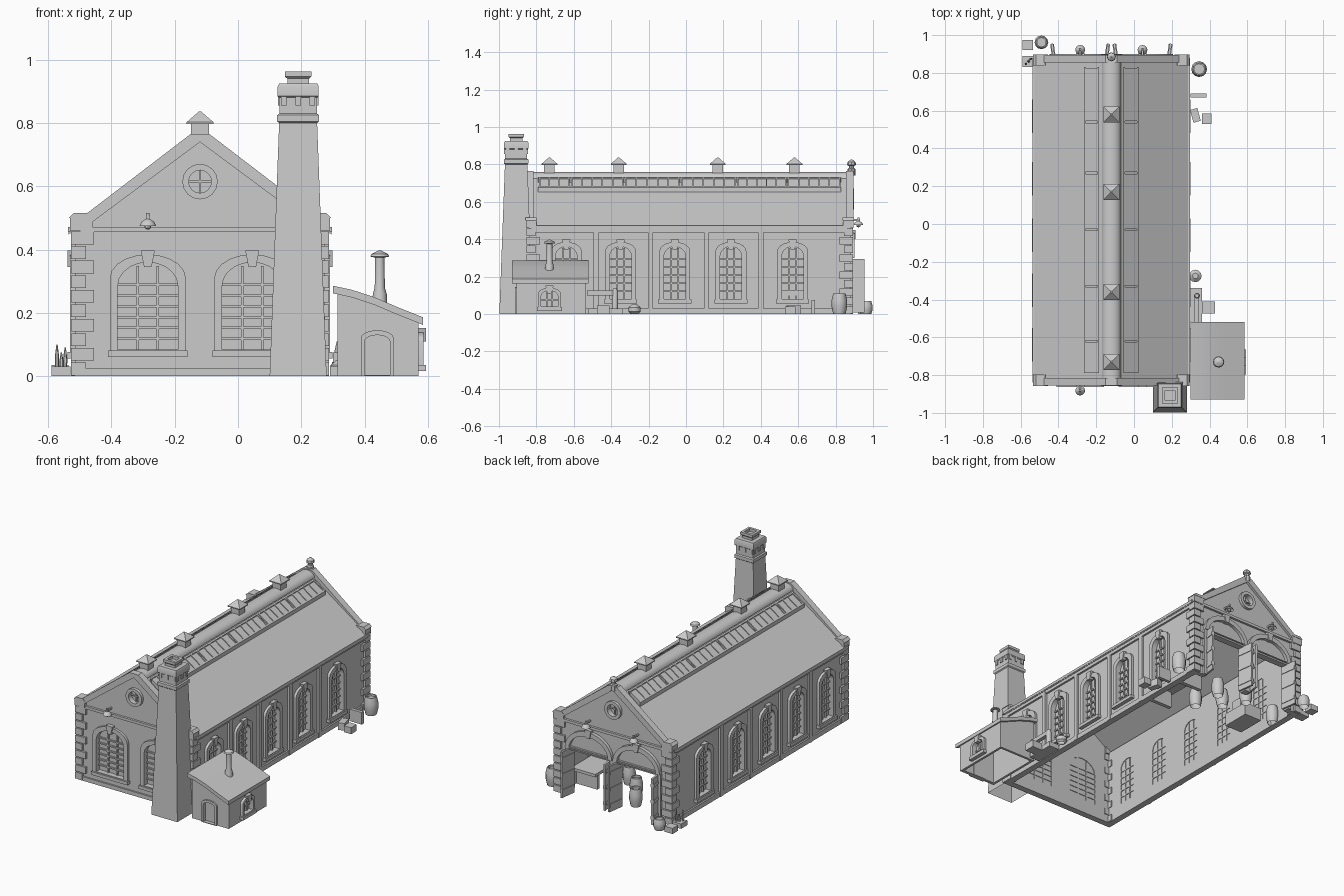
import bpy, bmesh, math
from mathutils import Matrix, Vector

if "Cube" in bpy.data.objects:
    bpy.data.objects.remove(bpy.data.objects["Cube"])

stone = bpy.data.materials.new("pale_grey")
stone.diffuse_color = (0.6, 0.6, 0.6, 1)
stone.use_nodes = True
stone.node_tree.nodes["Principled BSDF"].inputs["Base Color"].default_value = stone.diffuse_color
CX, LEFT, RIGHT, FRONT, BACK = -0.12, -0.515, 0.275, -0.84, 0.88


def basis(u, w, origin):
    m = Matrix((u, (0, 0, 1), w)).transposed().to_4x4()
    m.translation = origin
    return m


# Drawing planes: u along the face, v up, w outward
FACE = {
    "front": basis((1, 0, 0), (0, -1, 0), (0, FRONT, 0)),
    "back": basis((-1, 0, 0), (0, 1, 0), (0, BACK, 0)),
    "right": basis((0, 1, 0), (1, 0, 0), (RIGHT, 0, 0)),
    "left": basis((0, -1, 0), (-1, 0, 0), (LEFT, 0, 0)),
    "section": basis((1, 0, 0), (0, -1, 0), (0, 0, 0)),
    "lengthwise": basis((0, 1, 0), (1, 0, 0), (0, 0, 0)),
}


def add(name, bm, matrix=Matrix()):
    bmesh.ops.remove_doubles(bm, verts=bm.verts, dist=1e-5)
    bmesh.ops.recalc_face_normals(bm, faces=bm.faces)
    me = bpy.data.meshes.new(name)
    bm.to_mesh(me)
    bm.free()
    me.materials.append(stone)
    ob = bpy.data.objects.new(name, me)
    ob.matrix_world = matrix
    bpy.context.collection.objects.link(ob)
    return ob


def panel(name, face, loops, w0, w1):
    """Flat outline with holes, extruded from depth w0 to w1 on a face."""
    cu = bpy.data.curves.new(name, "CURVE")
    cu.dimensions, cu.fill_mode, cu.extrude = "2D", "BOTH", (w1 - w0) / 2
    for pts in loops:
        sp = cu.splines.new("POLY")
        sp.points.add(len(pts) - 1)
        for p, (u, v) in zip(sp.points, pts):
            p.co = (u, v, 0, 1)
        sp.use_cyclic_u = True
    tmp = bpy.data.objects.new("outline", cu)
    bpy.context.collection.objects.link(tmp)
    me = bpy.data.meshes.new_from_object(tmp.evaluated_get(bpy.context.evaluated_depsgraph_get()))
    bm = bmesh.new()
    bm.from_mesh(me)
    bpy.data.objects.remove(tmp)
    bpy.data.curves.remove(cu)
    bpy.data.meshes.remove(me)
    return add(name, bm, FACE[face] @ Matrix.Translation((0, 0, (w0 + w1) / 2)))


def box(name, x0, x1, y0, y1, z0, z1, turn=0):
    bm = bmesh.new()
    bmesh.ops.create_cube(bm, size=1)
    bmesh.ops.scale(bm, vec=(x1 - x0, y1 - y0, z1 - z0), verts=bm.verts)
    return add(name, bm, Matrix.Translation(((x0 + x1) / 2, (y0 + y1) / 2, (z0 + z1) / 2))
               @ Matrix.Rotation(math.radians(turn), 4, "Z"))


def turned(name, profile, x, y, z=0, n=12, matrix=Matrix()):
    """Revolved (radius, height) profile; n=4 gives a square with half-width radius."""
    bm = bmesh.new()
    k, off = (math.sqrt(2), math.pi / 4) if n == 4 else (1, 0)
    rings = [[bm.verts.new((r * k * math.cos(off + math.tau * i / n),
                            r * k * math.sin(off + math.tau * i / n), h)) for i in range(n)]
             for r, h in profile]
    for a, b in zip(rings, rings[1:]):
        for i in range(n):
            bm.faces.new((a[i], a[(i + 1) % n], b[(i + 1) % n], b[i]))
    bm.faces.new(rings[-1])
    return add(name, bm, Matrix.Translation((x, y, z)) @ matrix)


def rect(u0, u1, v0, v1):
    return [(u0, v0), (u1, v0), (u1, v1), (u0, v1)]


def arch(c, w, v0, v1, rise, n=10):
    return [(c - w / 2, v0), (c + w / 2, v0)] + [
        (c + w / 2 * math.cos(math.pi * i / n), v1 - rise + rise * math.sin(math.pi * i / n))
        for i in range(n + 1)]


def ring(c, v, r, n=16):
    return [(c + r * math.cos(math.tau * i / n), v + r * math.sin(math.tau * i / n)) for i in range(n)]


def window(name, face, c, w, v0, v1, rise, f, bars, w0=0.0):
    panel(name + "_frame", face, [arch(c, w + 2 * f, v0 - .01, v1 + f, rise), arch(c, w, v0, v1, rise)], w0 - .01, w0 + .016)
    panel(name + "_glass", face, [arch(c, w + .01, v0 - .005, v1 + .005, rise)], w0 - .026, w0 - .018)
    for i in range(1, bars + 1):
        v = v0 + (v1 - rise * .5 - v0) * i / (bars + 1)
        panel(name + "_bar", face, [rect(c - w / 2, c + w / 2, v - .004, v + .004)], w0 - .03, w0 - .008)
    for s in (-1, 1):
        u = c + s * w / 6
        panel(name + "_mullion", face, [rect(u - .004, u + .004, v0, v1 - rise * .15)], w0 - .03, w0 - .008)
    panel(name + "_sill", face, [rect(c - w / 2 - f - .006, c + w / 2 + f + .006, v0 - .024, v0 - .004)], w0 - .005, w0 + .024)
    panel(name + "_keystone", face, [[(c - .012, v1 - .015), (c + .012, v1 - .015), (c + .022, v1 + f + .012), (c - .022, v1 + f + .012)]], w0, w0 + .024)


# Side walls with five arched windows and pilasters
bays, piers = (-.64, -.35, -.06, .24, .57), (-.48, -.19, .11, .40)
for face, s in (("right", 1), ("left", -1)):
    span = sorted((s * FRONT, s * BACK))
    holes = [arch(s * y, .115, .08, .36, .05) for y in bays]
    panel("side_wall", face, [rect(*span, 0, .47)] + holes, -.03, 0)
    for y in bays:
        window("side_window", face, s * y, .115, .08, .36, .05, .025, 5)
    for y in piers:
        panel("pilaster", face, [rect(s * y - .014, s * y + .014, 0, .45)], -.005, .013)
    panel("side_cornice", face, [rect(*span, .435, .455)], -.005, .012)
    panel("gutter", face, [rect(*span, .455, .472)], -.005, .022)
    panel("side_plinth", face, [rect(*span, 0, .03)], -.005, .01)

# Gable walls, copings, round windows and shoulder blocks
fw, doors = (-.285, .045), (-.285, .045)
for face, s in (("front", 1), ("back", -1)):
    c = s * CX
    gable = [(c - .395, 0), (c + .395, 0), (c + .395, .47), (c, .755), (c - .395, .47)]
    if face == "front":
        holes = [arch(x, .19, .085, .36, .075) for x in fw]
    else:
        gable = [(c - .395, 0)] + [p for x in sorted(-d for d in doors) for p in
                 ((x - .145, 0), (x - .145, .3), (x + .145, .3), (x + .145, 0))] + gable[1:]
        holes = []
    panel(face + "_wall", face, [gable] + holes + [ring(c, .615, .036)], -.03, 0)
    panel("round_window_frame", face, [ring(c, .615, .056), ring(c, .615, .036)], -.01, .018)
    panel("round_window_glass", face, [ring(c, .615, .04)], -.025, -.015)
    for q in (rect(c - .036, c + .036, .612, .618), rect(c - .003, c + .003, .58, .65)):
        panel("round_window_bar", face, [q], -.02, -.005)
    panel(face + "_coping", face, [[(c - .37, .465), (c, .74), (c + .37, .465), (c + .37, .505), (c + .03, .765),
                                    (c - .03, .765), (c - .37, .505)]], -.025, .016)
    panel(face + "_cornice", face, [rect(c - .38, c + .38, .455, .472)], -.005, .014)
    for t in (-1, 1):
        u = c + t * .375
        panel("shoulder_block", face, [rect(u - .036, u + .036, .46, .5)], -.04, .016)
        panel("shoulder_cap", face, [[(u - .04, .5), (u + .04, .5), (u + .025, .515), (u - .025, .515)]], -.042, .018)

for x in fw:
    window("front_window", "front", x, .19, .085, .36, .075, .025, 6)
panel("front_plinth", "front", [rect(LEFT, RIGHT, 0, .025)], -.005, .01)

# Alternating corner stones
for x, sx in ((LEFT, 1), (RIGHT, -1)):
    for y, sy in ((FRONT, 1), (BACK, -1)):
        for i in range(10):
            a, b = (.06, .035) if i % 2 else (.035, .06)
            xs, ys = sorted((x - sx * .013, x + sx * a)), sorted((y - sy * .013, y + sy * b))
            if sy > 0 or x == RIGHT or i >= 0:
                box("corner_stone", *xs, *ys, i * .046 + .003, i * .046 + .043)

# Engine doorways: arched hood, tympanum and open door leaves
for x in doors:
    c = -x
    panel("door_arch", "back", [arch(c, .325, .3, .435, .135, 14), arch(c, .27, .305, .405, .105, 14)], -.005, .02)
    panel("door_lintel", "back", [rect(c - .15, c + .15, .29, .31)], -.03, .012)
    panel("door_keystone", "back", [[(c - .012, .4), (c + .012, .4), (c + .022, .45), (c - .022, .45)]], 0, .026)
    for s in (-1, 1):
        panel("door_jamb", "back", [rect(*sorted((c + s * .145, c + s * .165)), 0, .3)], -.03, .014)
        hx = x + s * .142
        box("door_leaf", hx - .006, hx + .006, .85, .955, .008, .295, -s * 8)
        for z in (.05, .15, .25):
            box("door_strap", hx - .01, hx + .01, .852, .953, z - .01, z + .01, -s * 8)

# Gable lamps
for x, y, d in ((-.285, FRONT, -1), (-.285, BACK, 1), (.045, BACK, 1)):
    box("lamp_arm", x - .005, x + .005, *sorted((y, y + d * .05)), .497, .507)
    turned("lamp_shade", [(.026, 0), (.02, .013), (.006, .022), (.006, .04)], x, y + d * .042, .475)
    turned("lamp_bulb", [(.003, 0), (.01, .006), (.01, .018)], x, y + d * .042, .463, 8)

# Main roof and ridge
def rz(d):
    return .752 - .69 * d

panel("main_roof", "section", [[(CX - .415, .466), (CX, .752), (CX + .415, .466), (CX + .415, .448), (CX, .734),
                                (CX - .415, .448)]], -.86, .825)
panel("ridge_cap", "section", [[(CX + .05 * math.cos(t), .725 + .035 * math.sin(t)) for t in
                                [math.pi * i / 8 for i in range(9)]]], -.86, .825)

# Roof lights on both slopes with glazing bars
def slope_piece(name, s, d0, d1, lift, y0, y1):
    panel(name, "section", [[(CX + s * d0, rz(d0) - .01), (CX + s * d0, rz(d0) + lift),
                             (CX + s * d1, rz(d1) + lift), (CX + s * d1, rz(d1) - .01)]], -y1, -y0)

cuts = (-.79, -.62, -.33, -.03, .27, .54, .83)
for s in (-1, 1):
    for a, b in zip(cuts, cuts[1:]):
        slope_piece("roof_light", s, .068, .138, .018, a + .005, b - .005)
        n = max(2, round((b - a) / .06))
        for i in range(n + 1):
            y = a + .008 + (b - a - .016) * i / n
            slope_piece("glazing_bar", s, .064, .142, .024, y - .004, y + .004)
    for d in (.064, .136):
        slope_piece("roof_light_rail", s, d, d + .008, .024, cuts[0], cuts[-1])

# Ridge vents and rear finial
for y in (-.73, -.36, .17, .58):
    turned("ridge_vent", [(.028, .73), (.028, .797), (.042, .797), (.042, .803), (.004, .836)], CX, y, 0, 4)
turned("finial", [(.022, .74), (.022, .775), (.014, .78), (.014, .792), (.024, .797), (.022, .812), (.004, .826)], CX, BACK + .005, 0, 8)

# Tall square chimney
turned("chimney", [(.09, 0), (.06, .8), (.066, .805), (.066, .825), (.059, .83), (.059, .88), (.065, .885), (.065, .915),
                   (.06, .925), (.034, .925), (.034, .94), (.042, .947), (.042, .963), (.026, .963), (.026, .945)], .19, -.908, 0, 4)
for k in (-.045, 0, .045):
    for s in (-1, 1):
        box("chimney_corbel", .19 + k - .009, .19 + k + .009, -.908 + s * .058 - .006, -.908 + s * .058 + .006, .855, .885)
        box("chimney_corbel", .19 + s * .058 - .006, .19 + s * .058 + .006, -.908 + k - .009, -.908 + k + .009, .855, .885)

# Lean-to shed with sagging roof, door, window and stove pipe
side = [(.315, 0), (.57, 0), (.57, .175), (.49, .212), (.4, .245), (.315, .265)]
panel("shed_front", "section", [side, arch(.44, .08, .004, .13, .02)], .885, .905)
panel("shed_back", "section", [side], .535, .55)
panel("shed_right", "lengthwise", [rect(-.9, -.54, 0, .175), arch(-.73, .09, .04, .125, .03)], .555, .57)
panel("shed_left", "lengthwise", [rect(-.9, -.54, 0, .255)], .315, .33)
top = [(.3, .286), (.36, .273), (.43, .25), (.5, .22), (.585, .186)]
panel("shed_roof", "section", [top + [(x, z - .024) for x, z in reversed(top)]], .52, .93)
panel("shed_door_frame", "section", [arch(.44, .104, 0, .145, .025), arch(.44, .08, .004, .13, .02)], .9, .915)
panel("shed_door", "section", [arch(.44, .09, 0, .135, .02)], .882, .892)
window("shed_window", "lengthwise", -.73, .09, .04, .125, .03, .015, 1, .57)
turned("stove_pipe", [(.025, .2), (.022, .26), (.016, .28), (.015, .375), (.03, .378), (.026, .386), (.003, .398)], .448, -.73)

# Outdoor pipework, barrels and crates
box("pump_base", .29, .36, -.52, -.34, 0, .03)
box("pipe_run", .32, .345, -.53, -.38, .1, .125)
turned("down_pipe", [(.016, 0), (.016, .12), (.01, .135)], .333, -.38)
turned("round_tank", [(.02, 0), (.033, .012), (.033, .035), (.015, .05)], .325, -.275)
box("tool_crate", .36, .43, -.475, -.41, 0, .045)
barrel = [(.03, 0), (.038, .03), (.038, .055), (.03, .085), (.024, .085), (.024, .075)]
turned("barrel", [(r * 1.1, h * 1.3) for r, h in barrel], .345, .82)
box("bench_plank", .3, .385, .67, .69, 0, .075)
box("crate", .305, .345, .54, .61, 0, .045, 15)
box("crate", .36, .41, .53, .585, 0, .04)
box("rear_crate", -.59, -.535, .92, .975, 0, .035)
turned("rear_barrel", [(r * .95, h * .8) for r, h in barrel], -.49, .962)
box("rear_box", -.59, -.53, .83, .89, 0, .03)
for k, h in ((-.012, .1), (.002, .075), (.014, .09)):
    turned("tool_handle", [(.005, 0), (.007, h * .6), (.002, h)], -.56 + k, .86 + k, 0, 6)

# Workshop fittings inside the rear end
for y in (.45, .72):
    box("bench_leg", .1, .25, y - .012, y + .012, 0, .1)
box("bench_top", .08, .26, .4, .78, .1, .118)
for x, y in ((-.02, .74), (-.12, .66), (-.2, .78), (.0, .56), (-.47, .7)):
    turned("store_barrel", [(r, h * 1.3) for r, h in barrel], x, y)
box("machine_bed", -.4, -.28, .5, .68, 0, .08)
box("machine_head", -.38, -.31, .53, .6, .08, .16)

# Soft shading with crisp edges
bpy.ops.object.select_all(action="SELECT")
bpy.context.view_layer.objects.active = bpy.context.selected_objects[0]
bpy.ops.object.shade_smooth_by_angle(angle=math.radians(35))
